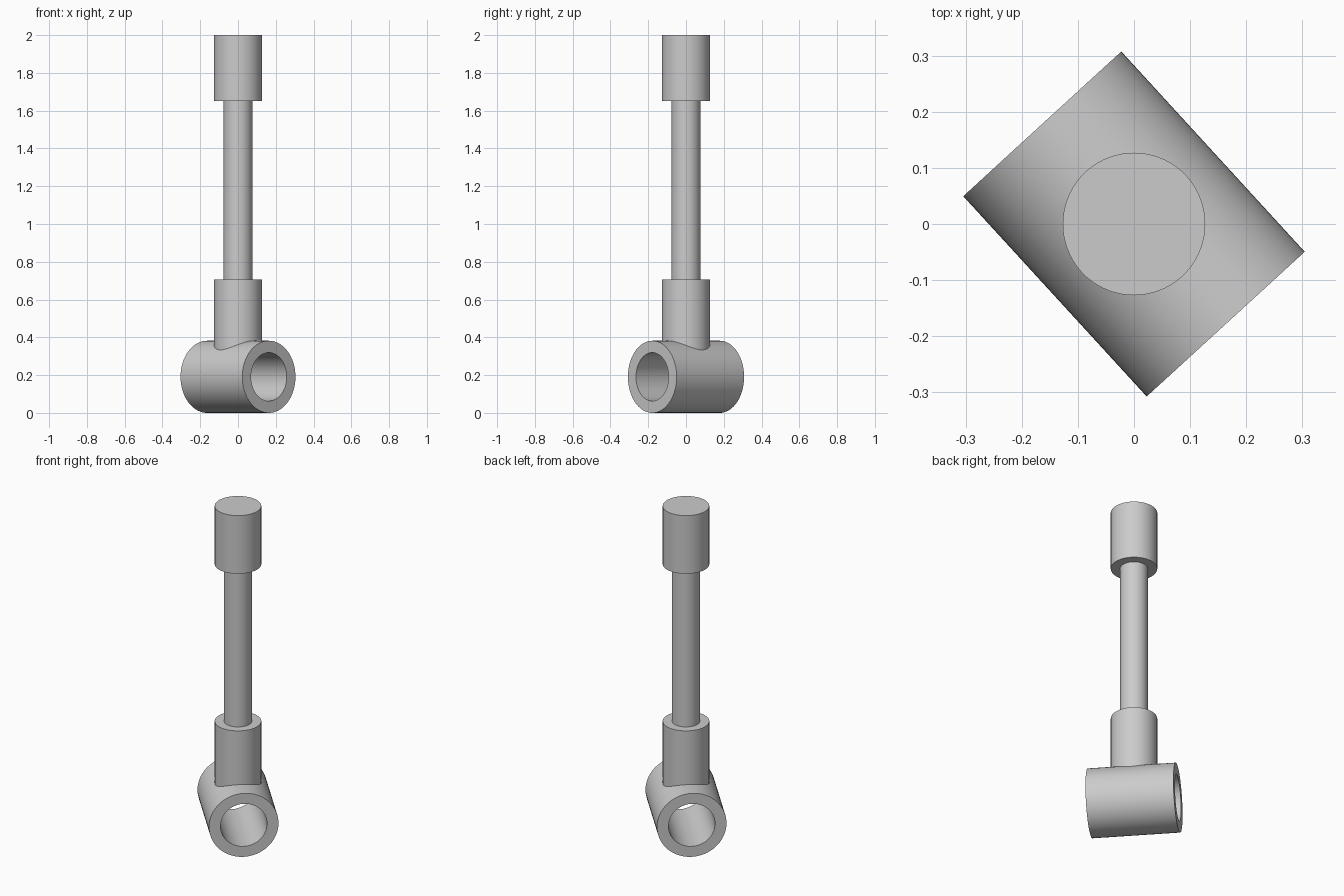
import bpy
import bmesh
import math
from mathutils import Matrix, Vector

cube = bpy.data.objects.get("Cube")
if cube:
    bpy.data.objects.remove(cube, do_unlink=True)

SIDES = 72

# One plain grey for the whole fitting
grey = bpy.data.materials.new("plain_grey")
grey.use_nodes = True
colour = (0.6, 0.6, 0.6, 1)
grey.diffuse_color = colour
grey.node_tree.nodes["Principled BSDF"].inputs["Base Color"].default_value = colour


def lathe(name, profile, closed=False, matrix=Matrix()):
    """Spin a (radius, height) profile around local z."""
    bm = bmesh.new()
    verts = [bm.verts.new((r, 0, h)) for r, h in profile]
    edges = [bm.edges.new(pair) for pair in zip(verts, verts[1:])]
    if closed:
        edges.append(bm.edges.new((verts[-1], verts[0])))
    bmesh.ops.spin(bm, geom=verts + edges, cent=(0, 0, 0), axis=(0, 0, 1),
                   angle=math.tau, steps=SIDES)
    bmesh.ops.remove_doubles(bm, verts=bm.verts, dist=0.0001)
    bmesh.ops.recalc_face_normals(bm, faces=bm.faces)
    mesh = bpy.data.meshes.new(name)
    bm.to_mesh(mesh)
    bm.free()
    mesh.materials.append(grey)
    obj = bpy.data.objects.new(name, mesh)
    bpy.context.collection.objects.link(obj)
    obj.matrix_world = matrix
    bpy.ops.object.select_all(action="DESELECT")
    obj.select_set(True)
    bpy.context.view_layer.objects.active = obj
    bpy.ops.object.shade_smooth_by_angle(angle=math.radians(30))
    return obj


def rod(name, radius, bottom, top):
    return lathe(name, [(0, bottom), (radius, bottom), (radius, top), (0, top)])


# Upright rod with a collar at each end
rod("rod", 0.076, 0.6, 1.9)
rod("upper_collar", 0.127, 1.65, 2.0)
rod("lower_collar", 0.127, 0.325, 0.705)

# Hollow cross tube lying flat, turned diagonally
outer, inner, half = 0.191, 0.128, 0.242
axis = Vector((0.163, -0.178, 0))
turn = axis.to_track_quat("Z", "Y").to_matrix().to_4x4()
lathe("cross_tube",
      [(outer, -half), (outer, half), (inner, half), (inner, -half)],
      closed=True, matrix=Matrix.Translation((0, 0, outer)) @ turn)
